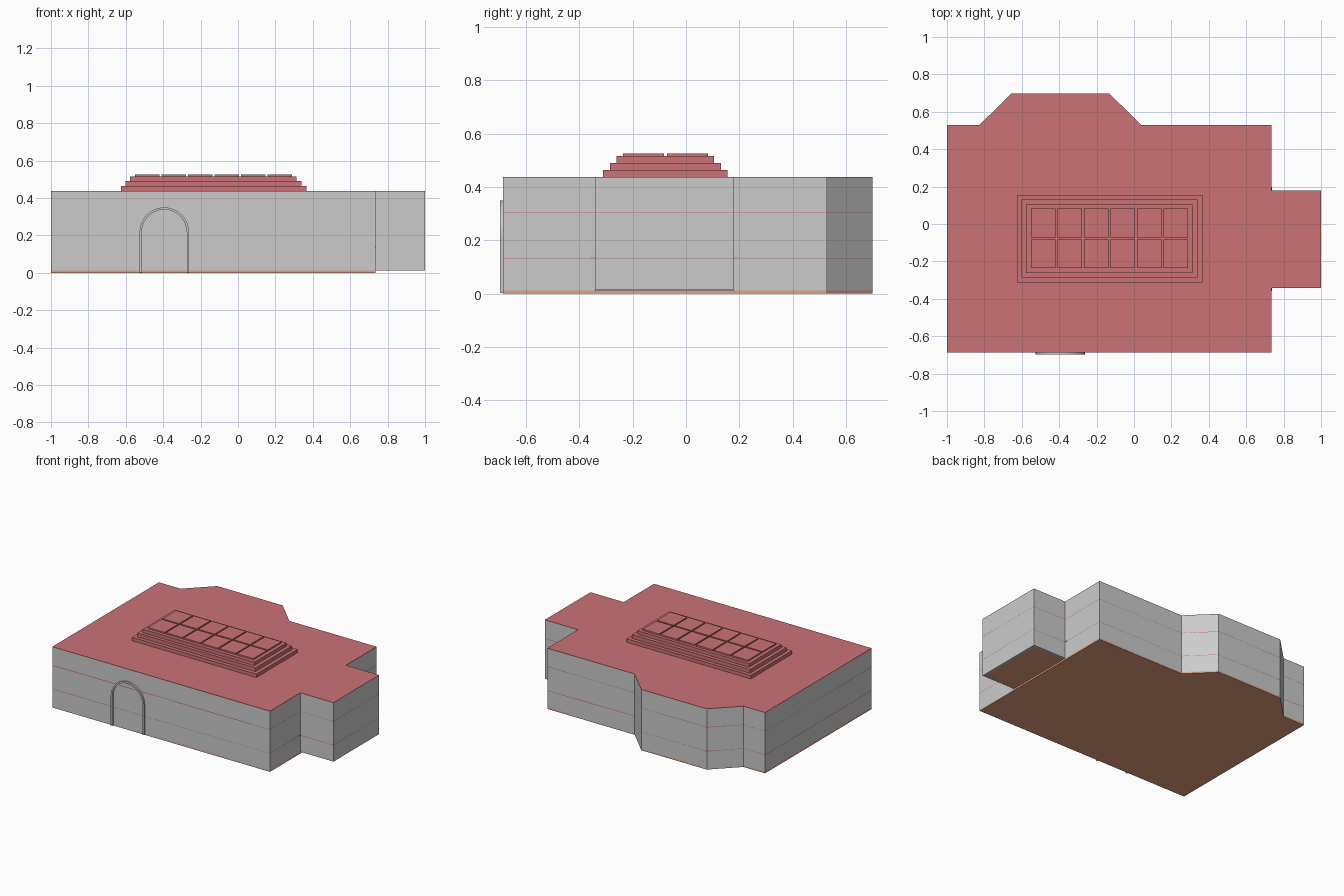
import bpy, bmesh, math

if "Cube" in bpy.data.objects:
    bpy.data.objects.remove(bpy.data.objects["Cube"])

def material(name, rgb):
    m = bpy.data.materials.new(name)
    m.diffuse_color = (*rgb, 1)
    m.use_nodes = True
    m.node_tree.nodes["Principled BSDF"].inputs["Base Color"].default_value = m.diffuse_color
    return m

RED = material("red_roof", (0.60, 0.17, 0.18))
BROWN = material("brown_floor", (0.78, 0.36, 0.22))

def make(name, bm, mat=None):
    me = bpy.data.meshes.new(name)
    bm.to_mesh(me)
    bm.free()
    ob = bpy.data.objects.new(name, me)
    bpy.context.collection.objects.link(ob)
    if mat:
        me.materials.append(mat)
    return ob

def slab(name, pts, z0, z1, mat=None, inset=0.0):
    bm = bmesh.new()
    f = bm.faces.new([bm.verts.new((x, y, z0)) for x, y in pts])
    if inset:
        rim = bmesh.ops.inset_region(bm, faces=[f], thickness=inset, use_even_offset=True)
        bmesh.ops.delete(bm, geom=rim["faces"], context='FACES')
    ext = bmesh.ops.extrude_face_region(bm, geom=bm.faces[:])
    for v in ext["geom"]:
        if isinstance(v, bmesh.types.BMVert):
            v.co.z = z1
    bmesh.ops.recalc_face_normals(bm, faces=bm.faces)
    return make(name, bm, mat)

def wall(name, pts, z0, z1, closed=True, mat=None):
    # counter-clockwise path, thickened inwards
    bm = bmesh.new()
    lo = [bm.verts.new((x, y, z0)) for x, y in pts]
    hi = [bm.verts.new((x, y, z1)) for x, y in pts]
    n = len(pts)
    for i in range(n if closed else n - 1):
        j = (i + 1) % n
        bm.faces.new((lo[i], lo[j], hi[j], hi[i]))
    ob = make(name, bm, mat)
    s = ob.modifiers.new("thickness", 'SOLIDIFY')
    s.thickness, s.offset, s.use_even_offset = 0.015, -1, True
    return ob

def rect(x0, x1, y0, y1):
    return [(x0, y0), (x1, y0), (x1, y1), (x0, y1)]

# Footprint: main block with rear bay, plus side wing
XM, Y0, Y1, W0, W1 = 0.735, -0.686, 0.528, -0.341, 0.179
bay = [(0.04, Y1), (-0.133, 0.699), (-0.655, 0.699), (-0.828, Y1)]
rear = [(XM, Y1), *bay, (-1, Y1), (-1, Y0), (XM, Y0)]
wing = [(XM, W0), (1, W0), (1, W1), (XM, W1)]
outline = wing + rear
main = rear

# Ground slabs and skirting (left open under the wing)
slab("ground_floor", main, 0, 0.012, BROWN, 0.001)
wall("base_skirt", [(XM, W1), *rear, (XM, W0)], 0.002, 0.014, closed=False)
slab("wing_floor", rect(XM - 0.01, 0.999, W0 + 0.001, W1 - 0.001), 0.0135, 0.02, BROWN)

# Three storeys of wall, separated by recessed floor slabs
levels = [0.013, 0.134, 0.305, 0.436]
for i in range(3):
    top = levels[i + 1] - (0.002 if i < 2 else 0)
    wall(f"storey_wall_{i + 1}", outline, levels[i], top)
for i in (1, 2):
    slab(f"upper_floor_{i}", outline, levels[i] - 0.004, levels[i] + 0.002, RED, 0.002)
slab("wing_joint", rect(0.72, 0.737, W0 - 0.018, W1 + 0.018), 0.132, 0.136, RED)

# Roof
slab("roof", outline, 0.434, 0.438, RED)

# Stepped skylight base
for i, (x0, x1, y0, y1, z0, z1) in enumerate([
        (-0.626, 0.365, -0.312, 0.156, 0.437, 0.463),
        (-0.602, 0.339, -0.285, 0.131, 0.463, 0.490),
        (-0.577, 0.313, -0.261, 0.105, 0.490, 0.515)]):
    slab(f"skylight_step_{i + 1}", rect(x0, x1, y0, y1), z0, z1, RED)

# Skylight panels, 6 x 2
for c in range(6):
    for r in range(2):
        x, y = -0.551 + c * 0.1415, -0.236 + r * 0.165
        slab(f"skylight_panel_{c + 1}_{r + 1}", rect(x, x + 0.131, y, y + 0.154), 0.515, 0.525, RED)

# Arched doorway frame on the front
def arch(half, top):
    cx, zc = -0.394, top - half
    arc = [(cx + half * math.cos(math.pi * k / 16), zc + half * math.sin(math.pi * k / 16)) for k in range(17)]
    return [(cx + half, 0.002), *arc, (cx - half, 0.002)]

bm = bmesh.new()
out, inn = [[bm.verts.new((x, -0.698, z)) for x, z in arch(h, t)] for h, t in ((0.132, 0.35), (0.120, 0.338))]
for i in range(len(out) - 1):
    bm.faces.new((out[i], inn[i], inn[i + 1], out[i + 1]))
ext = bmesh.ops.extrude_face_region(bm, geom=bm.faces[:])
bmesh.ops.translate(bm, vec=(0, 0.014, 0), verts=[v for v in ext["geom"] if isinstance(v, bmesh.types.BMVert)])
bmesh.ops.recalc_face_normals(bm, faces=bm.faces)
make("door_arch", bm)
